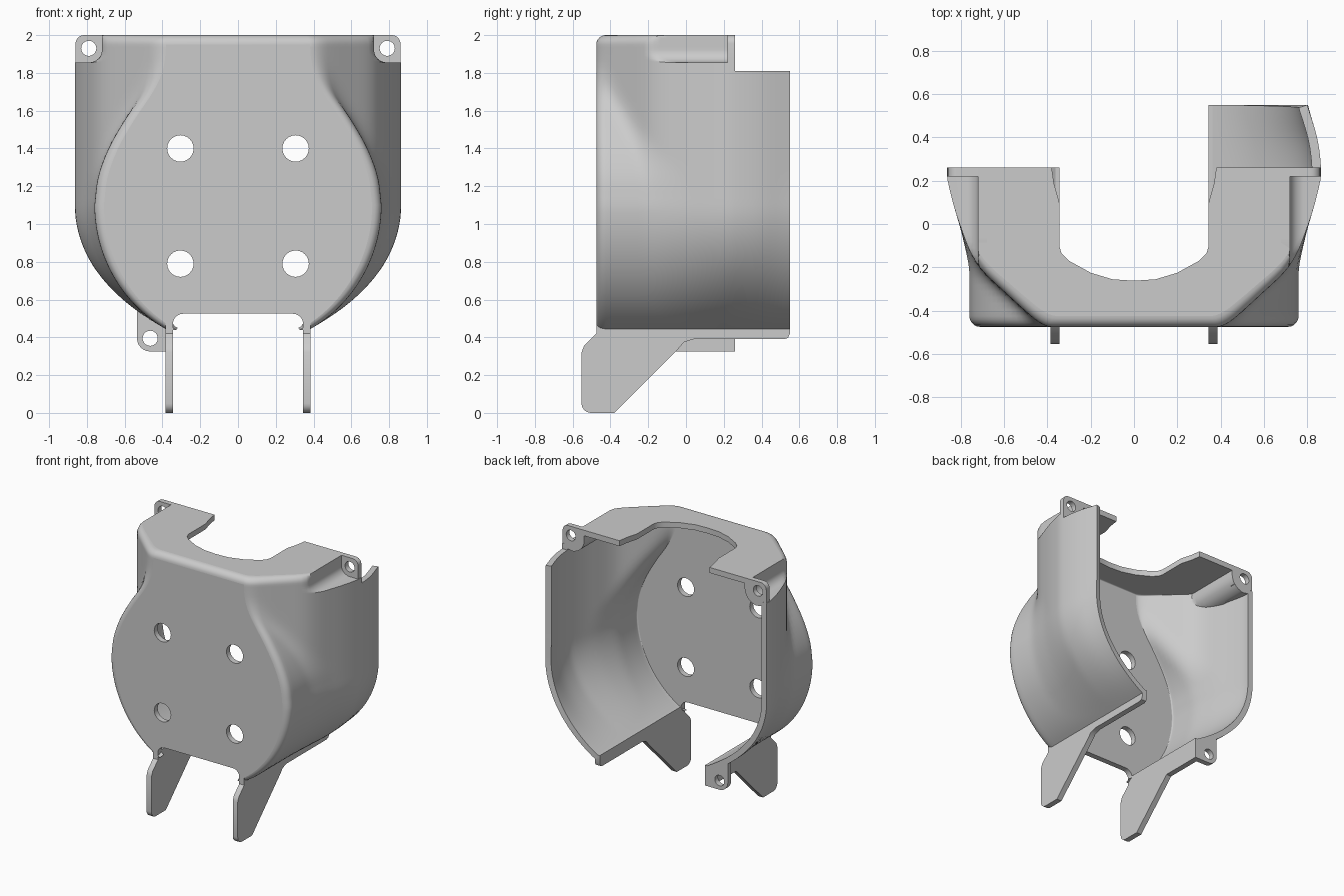
import bpy, bmesh
from math import sin, cos, pi, sqrt, radians

if "Cube" in bpy.data.objects:
    bpy.data.objects.remove(bpy.data.objects["Cube"])

grey = bpy.data.materials.new("plain grey")
grey.use_nodes = True
tone = (0.6, 0.6, 0.6, 1)
grey.diffuse_color = tone
grey.node_tree.nodes["Principled BSDF"].inputs["Base Color"].default_value = tone

WALL, ROUND, FRONT, BACK, LONG_BACK = 0.042, 0.05, -0.475, 0.26, 0.55


def finish(ob):
    """Replace an object's mesh by its evaluated, welded, angle-smoothed mesh."""
    bpy.context.view_layer.update()
    deps = bpy.context.evaluated_depsgraph_get()
    mesh = bpy.data.meshes.new_from_object(ob.evaluated_get(deps))
    name = ob.name
    bpy.data.objects.remove(ob)
    bm = bmesh.new()
    bm.from_mesh(mesh)
    bmesh.ops.remove_doubles(bm, verts=bm.verts, dist=0.0001)
    bm.to_mesh(mesh)
    bm.free()
    mesh.materials.clear()
    mesh.materials.append(grey)
    new = bpy.data.objects.new(name, mesh)
    bpy.context.collection.objects.link(new)
    bpy.ops.object.select_all(action='DESELECT')
    new.select_set(True)
    bpy.context.view_layer.objects.active = new
    bpy.ops.object.shade_smooth_by_angle(angle=radians(35))
    return new


def plate(name, loops, thick, place):
    """Flat plate from closed 2D loops (inner loops become holes)."""
    cu = bpy.data.curves.new(name, 'CURVE')
    cu.dimensions, cu.fill_mode, cu.extrude = '2D', 'BOTH', thick / 2
    for loop in loops:
        sp = cu.splines.new('POLY')
        sp.points.add(len(loop) - 1)
        for p, (u, v) in zip(sp.points, loop):
            p.co = (u, v, 0, 1)
        sp.use_cyclic_u = True
    ob = bpy.data.objects.new(name, cu)
    bpy.context.collection.objects.link(ob)
    ob = finish(ob)
    for v in ob.data.vertices:
        v.co = place(*v.co)


def arc(cx, cy, r, a0, a1, n=6):
    return [(cx + r * cos(radians(a0 + (a1 - a0) * i / n)),
             cy + r * sin(radians(a0 + (a1 - a0) * i / n))) for i in range(n + 1)]


def circle(cx, cy, r):
    return arc(cx, cy, r, 0, 345, 23)


def mirrored(pts):
    return [(-x, y) for x, y in reversed(pts)]


def curve_at(t, pts):
    """Smooth interpolation through a few (t, value) points."""
    t = min(max(t, pts[0][0]), pts[-1][0])

    def slope(k):
        a, b = pts[max(k - 1, 0)], pts[min(k + 1, len(pts) - 1)]
        return (b[1] - a[1]) / (b[0] - a[0])
    for k in range(len(pts) - 1):
        (t0, v0), (t1, v1) = pts[k], pts[k + 1]
        if t <= t1:
            h = t1 - t0
            s = (t - t0) / h
            return ((2*s**3 - 3*s*s + 1) * v0 + (s**3 - 2*s*s + s) * h * slope(k)
                    + (3*s*s - 2*s**3) * v1 + (s**3 - s*s) * h * slope(k + 1))


PEAR = [(1.1, 0.76), (1.25, 0.74), (1.4, 0.685), (1.55, 0.6), (1.7, 0.5), (1.85, 0.425), (2, 0.4)]
PLAN = [(-0.475, 0.42), (-0.34, 0.57), (-0.19, 0.72), (0, 0.805), (0.2, 0.86), (0.28, 0.862),
        (0.4, 0.845), (0.55, 0.8)]


def half_width(y, z):
    """Pear-shaped front run merged with the wider rounded back barrel."""
    if z >= 1.1:
        pear, barrel = curve_at(z, PEAR), curve_at(y, PLAN)
    else:
        drop = 1.1 - z
        pear = sqrt(max(0.76**2 - drop**2, 0))
        barrel = curve_at(y, PLAN) * sqrt(max(1 - (drop / 0.7)**2, 0))
    k = 0.07
    h = max(k - abs(pear - barrel), 0) / k
    return max(pear, barrel) + h * h * k / 4


def pocket(z):
    """Inner limit of the screw pockets at the top corners."""
    if z < 1.855:
        return 9
    if z > 1.92:
        return 0.72
    return 0.72 + 0.07 * (1 - sqrt(max(1 - ((1.92 - z) / 0.065)**2, 0)))


def section(z, end):
    """Points of one half of the wall at height z, from front to back."""
    top = max(z - (2 - ROUND), 0)
    inset = ROUND - sqrt(max(ROUND**2 - top**2, 0))
    pts = []
    for i in range(6):
        a = i / 5 * pi / 2
        y = FRONT + ROUND * (1 - cos(a))
        pts.append((half_width(y, z) - ROUND * (1 - sin(a)), y))
    n = 24
    start = FRONT + ROUND
    pts += [(half_width(y, z), y) for y in
            (start + (BACK - start) * i / n for i in range(1, n + 1))]
    if end > BACK:
        pts += [(half_width(y, z), y) for y in
                (BACK + (end - BACK) * i / 8 for i in range(1, 9))]
    return [(min(x - inset / 2, pocket(z)), y + inset * max(BACK - y, 0) / (BACK - FRONT))
            for x, y in pts]


# Side walls: one lofted skin, longer at the back on the left, joined at the top front edge
heights = [2 - ROUND + ROUND * cos(i / 6 * pi / 2) for i in range(7)]
heights += [1.935, 1.92, 1.905, 1.89, 1.875, 1.865, 1.858, 1.8555, 1.8545, 1.83]
heights += [1.81 - 0.71 * i / 20 for i in range(21)]
heights += [1.1 - 0.76 * sin(radians(60.3 * i / 22)) for i in range(1, 23)]
bm = bmesh.new()
rows = [[bm.verts.new((x, y, z)) for x, y in mirrored(section(z, BACK)) + section(z, LONG_BACK)]
        for z in heights]
middle = len(section(2, BACK)) - 1
for up, low in zip(rows, rows[1:]):
    for j in range(len(up) - 1):
        z = up[j].co.z
        above_tail = up[j + 1].co.y > BACK + 0.001 and up[j].co.x > 0 and z > 1.811
        open_front = j == middle and z < 2 - ROUND + 0.001
        if not (above_tail or open_front):
            bm.faces.new((up[j], low[j], low[j + 1], up[j + 1]))
bmesh.ops.delete(bm, geom=[v for v in bm.verts if not v.link_faces], context='VERTS')
mesh = bpy.data.meshes.new("side_walls")
bm.to_mesh(mesh)
bm.free()
walls = bpy.data.objects.new("side_walls", mesh)
bpy.context.collection.objects.link(walls)
solid = walls.modifiers.new("wall", 'SOLIDIFY')
solid.thickness, solid.offset = WALL, -1
finish(walls)

# Front plate with four holes and the lower notch
rim = [(section(z, BACK)[0][0], z) for z in heights if z < 2 - ROUND + 0.001]
rim = [p for p in rim if p[0] > 0.35]
side = rim + [(0.345, 0.45)] + arc(0.29, 0.47, 0.055, 0, 90)
holes = [circle(sx * 0.305, z, 0.07) for sx in (-1, 1) for z in (0.79, 1.4)]
plate("front_plate", [side + mirrored(side)] + holes, WALL,
      lambda u, v, w: (u, FRONT + WALL / 2 - w, v))

# Top plate with its U-shaped opening
edge = section(2, BACK)
opening = [(0.38, 0.26), (0.37, 0.19), (0.345, 0.1), (0.345, -0.1), (0.335, -0.135), (0.3, -0.17),
           (0.2, -0.225), (0.1, -0.255)]
outline = mirrored(edge) + edge + opening + [(0, -0.262)] + mirrored(opening)
plate("top_plate", [outline], WALL, lambda u, v, w: (u, v, 2 - WALL / 2 + w))

# Screw ears at the top corners and one at the lower right
for sx, label in ((1, "left"), (-1, "right")):
    loop = [(0.70, 1.855), (0.86, 1.855)] + arc(0.815, 1.955, 0.045, 0, 90) + [(0.70, 2)]
    plate(label + "_top_ear", [[(sx * x, z) for x, z in loop], circle(sx * 0.79, 1.93, 0.04)],
          0.04, lambda u, v, w: (u, 0.24 - w, v))
loop = [(-0.36, 0.325)] + arc(-0.465, 0.395, 0.07, 270, 180) + [(-0.535, 0.55), (-0.36, 0.46)]
plate("lower_ear", [loop, circle(-0.465, 0.395, 0.04)], 0.04, lambda u, v, w: (u, 0.24 - w, v))

# Legs: front fin running back into the lower rim
fin = ([(-0.44, 0.52), (FRONT, 0.52), (FRONT, 0.42), (-0.54, 0.355), (-0.553, 0.32)]
       + arc(-0.503, 0.05, 0.05, 180, 270) + [(-0.38, 0)])
left_tail = [(-0.04, 0.34), (-0.01, 0.375), (0.04, 0.39), (0.52, 0.39), (0.54, 0.397), (0.55, 0.42),
             (0.55, 0.48), (-0.44, 0.48)]
right_tail = [(-0.055, 0.325), (0.26, 0.325), (0.26, 0.48), (-0.44, 0.48)]
for x, label, tail in ((0.364, "left_leg", left_tail), (-0.364, "right_leg", right_tail)):
    plate(label, [fin + tail], 0.042, lambda u, v, w: (x + w, u, v))
